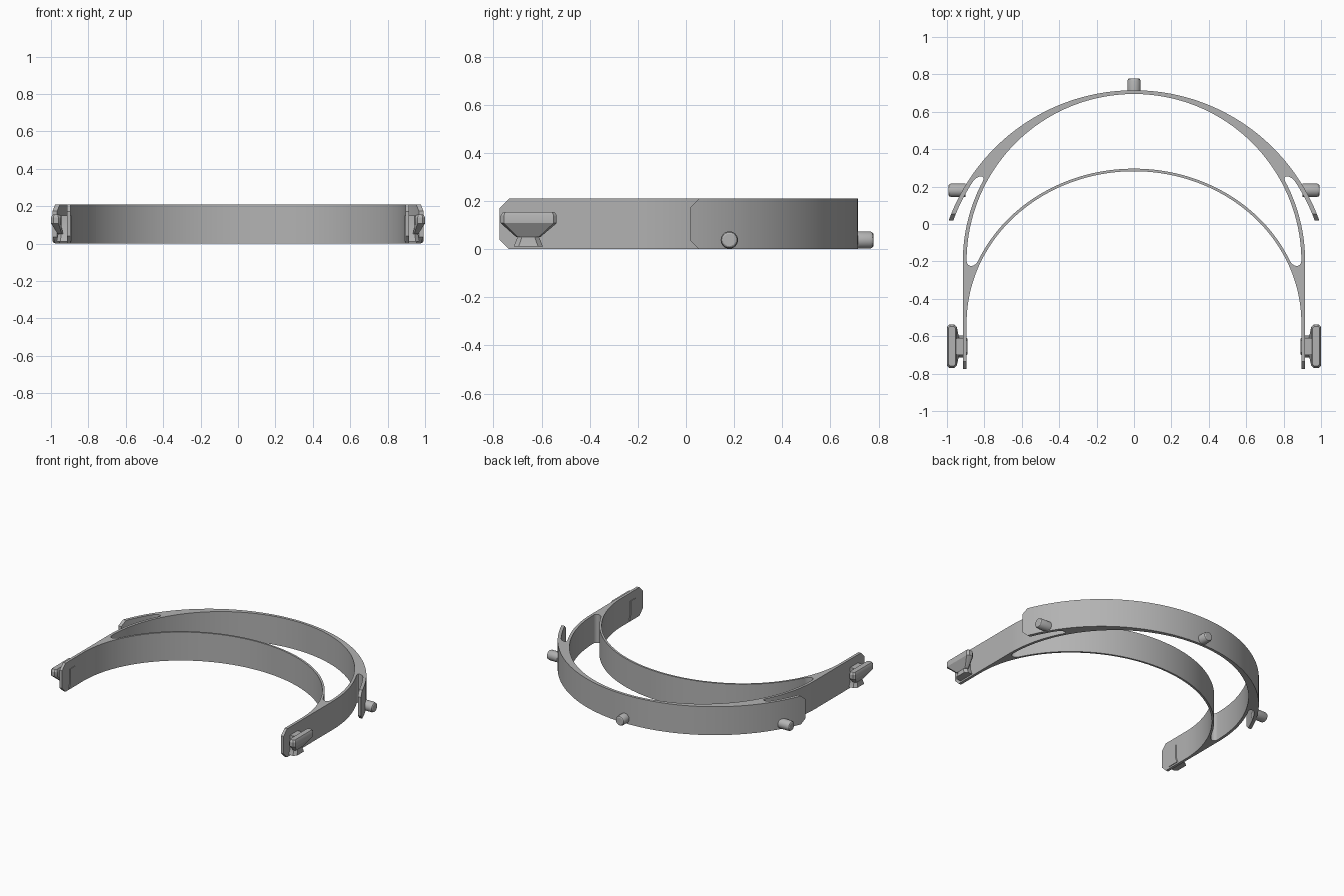
import bpy, bmesh, math
from mathutils import Matrix

if "Cube" in bpy.data.objects:
    bpy.data.objects.remove(bpy.data.objects["Cube"], do_unlink=True)

H = 0.21                      # band height
END_Y, TAB_Y = -0.775, 0.018  # tips of the side arms and of the tabs
SLOT_Y, WEB_Y = 0.255, -0.225 # closed ends of the slot and of the gap
SIDES = (("left", 1), ("right", -1))

grey = bpy.data.materials.new("plain_grey")
grey.use_nodes = True
grey.diffuse_color = (0.45, 0.45, 0.45, 1)
grey.node_tree.nodes["Principled BSDF"].inputs["Base Color"].default_value = (0.45, 0.45, 0.45, 1)


def finish(name, bm, side=1):
    if side < 0:
        bmesh.ops.scale(bm, vec=(-1, 1, 1), verts=bm.verts)
    bmesh.ops.recalc_face_normals(bm, faces=bm.faces)
    mesh = bpy.data.meshes.new(name)
    bm.to_mesh(mesh)
    bm.free()
    mesh.materials.append(grey)
    obj = bpy.data.objects.new(name, mesh)
    bpy.context.collection.objects.link(obj)
    bpy.ops.object.select_all(action="DESELECT")
    obj.select_set(True)
    bpy.context.view_layer.objects.active = obj
    bpy.ops.object.shade_smooth_by_angle(angle=math.radians(30))


def loft(name, rings, side=1):
    """Skin a list of equal-length closed rings and cap both ends."""
    bm = bmesh.new()
    rows = [[bm.verts.new(p) for p in ring] for ring in rings]
    n = len(rows[0])
    for a, b in zip(rows, rows[1:]):
        for i in range(n):
            j = (i + 1) % n
            bm.faces.new((a[i], a[j], b[j], b[i]))
    bm.faces.new(rows[0])
    bm.faces.new(rows[-1])
    finish(name, bm, side)


def section(p, q, cut=0):
    return [(*p, cut), (*q, cut), (*q, H - cut), (*p, H - cut)]


class Oval:
    """Upper half oval that runs on straight down below its centre."""
    def __init__(self, cy, a, b):
        self.cy, self.a, self.b = cy, a, b

    def x(self, y):
        t = max(0, y - self.cy) / self.b
        return self.a * math.sqrt(1 - t * t)

    def arc(self, y, n=72):
        t0 = math.asin((y - self.cy) / self.b)
        angles = [t0 + (math.pi - 2 * t0) * i / n for i in range(n + 1)]
        return [(self.a * math.cos(t), self.cy + self.b * math.sin(t)) for t in angles]


brow_in, brow_out = Oval(-0.53, 0.895, 0.812), Oval(-0.53, 0.911, 0.826)
arm_in, arm_out = Oval(-0.2, 0.895, 0.895), Oval(-0.2, 0.915, 0.915)
visor_in, visor_out = Oval(-0.338, 1.03, 1.03), Oval(-0.338, 1.053, 1.053)


def steps(a, b, n):
    return [a + (b - a) * i / n for i in range(n + 1)]


def opening(lo, hi, depth):
    """Edges of a gap whose closed end is rounded."""
    u = min(1, max(0, depth / 0.028))
    f = math.sqrt(1 - (1 - u) ** 2)
    mid, half = (lo + hi) / 2, (hi - lo) / 2
    return mid - half * f, mid + half * f


def strip(name, ys, edges, side, cut=lambda y: 0):
    rings = []
    for y in ys:
        a, b = edges(y)
        rings.append(section((a, y), (b, y), cut(y)))
    loft(name, rings, side)


# Brow band and outer visor arc
BROW_Y = -0.1
loft("brow_band", [section(p, q) for p, q in zip(brow_in.arc(BROW_Y), brow_out.arc(BROW_Y))])
loft("visor_arc", [section(p, q) for p, q in zip(arm_in.arc(SLOT_Y), visor_out.arc(SLOT_Y))])


def gap(y):
    return opening(brow_out.x(y), arm_in.x(y), y - WEB_Y)


def slot(y):
    return opening(arm_out.x(y), visor_in.x(y), SLOT_Y - y)


def arm_edges(y):
    inner = gap(y)[1] if y < -0.15 else arm_in.x(y)
    outer = slot(y)[0] if y > 0.2 else arm_out.x(y)
    return inner, outer


gap_end = steps(WEB_Y, WEB_Y + 0.028, 10)
slot_end = steps(SLOT_Y - 0.028, SLOT_Y, 10)

for label, s in SIDES:
    # Side arm, joined to the brow band, with chamfered tip
    strip(label + "_side_arm", [END_Y] + steps(END_Y + 0.04, WEB_Y, 20),
          lambda y: (brow_in.x(y), arm_out.x(y)), s,
          lambda y: max(0, END_Y + 0.04 - y))
    strip(label + "_brow_root", gap_end + steps(gap_end[-1], BROW_Y, 5)[1:],
          lambda y: (brow_in.x(y), gap(y)[0]), s)
    # Arm rising to the visor arc, and the free tab outside it
    strip(label + "_visor_arm", gap_end + steps(gap_end[-1], slot_end[0], 20)[1:-1] + slot_end,
          arm_edges, s)
    strip(label + "_tab", [TAB_Y] + steps(TAB_Y + 0.036, slot_end[0], 8)[:-1] + slot_end,
          lambda y: (slot(y)[1], visor_out.x(y)), s,
          lambda y: max(0, TAB_Y + 0.036 - y))


def block(z, x0, x1, y0, y1):
    """Rectangle with clipped corners at height z."""
    c = 0.25 * min(x1 - x0, y1 - y0)
    return [(x0 + c, y0, z), (x1 - c, y0, z), (x1, y0 + c, z), (x1, y1 - c, z),
            (x1 - c, y1, z), (x0 + c, y1, z), (x0, y1 - c, z), (x0, y0 + c, z)]


# Strap hooks: a cross bar with tapered underside on a short stem
for label, s in SIDES:
    loft(label + "_hook_bar", [block(0.05, 0.935, 0.963, -0.705, -0.605),
                               block(0.108, 0.947, 1.0, -0.77, -0.537),
                               block(0.14, 0.947, 1.0, -0.77, -0.537),
                               block(0.155, 0.955, 0.992, -0.76, -0.547)], s)
    loft(label + "_hook_stem", [block(0.012, 0.89, 0.97, -0.715, -0.595),
                                block(0.05, 0.89, 0.963, -0.7, -0.61),
                                block(0.15, 0.89, 0.963, -0.7, -0.61)], s)


def peg(name, start, length, turn):
    """Round peg with a softened outer rim."""
    rings = []
    for r, d in ((0.036, 0), (0.036, length - 0.014), (0.032, length - 0.004), (0.026, length)):
        ring = []
        for i in range(24):
            t = math.tau * i / 24
            x, y = (d, r * math.cos(t)) if turn else (r * math.cos(t), d)
            ring.append((start[0] + turn * x if turn else x, start[1] + y, 0.038 + r * math.sin(t)))
        rings.append(ring)
    loft(name, rings)


# Pegs on the outside of the visor arc
peg("back_peg", (0, 0.705), 0.073, 0)
for label, s in SIDES:
    peg(label + "_peg", (s * 0.902, 0.18), 0.09, s)
